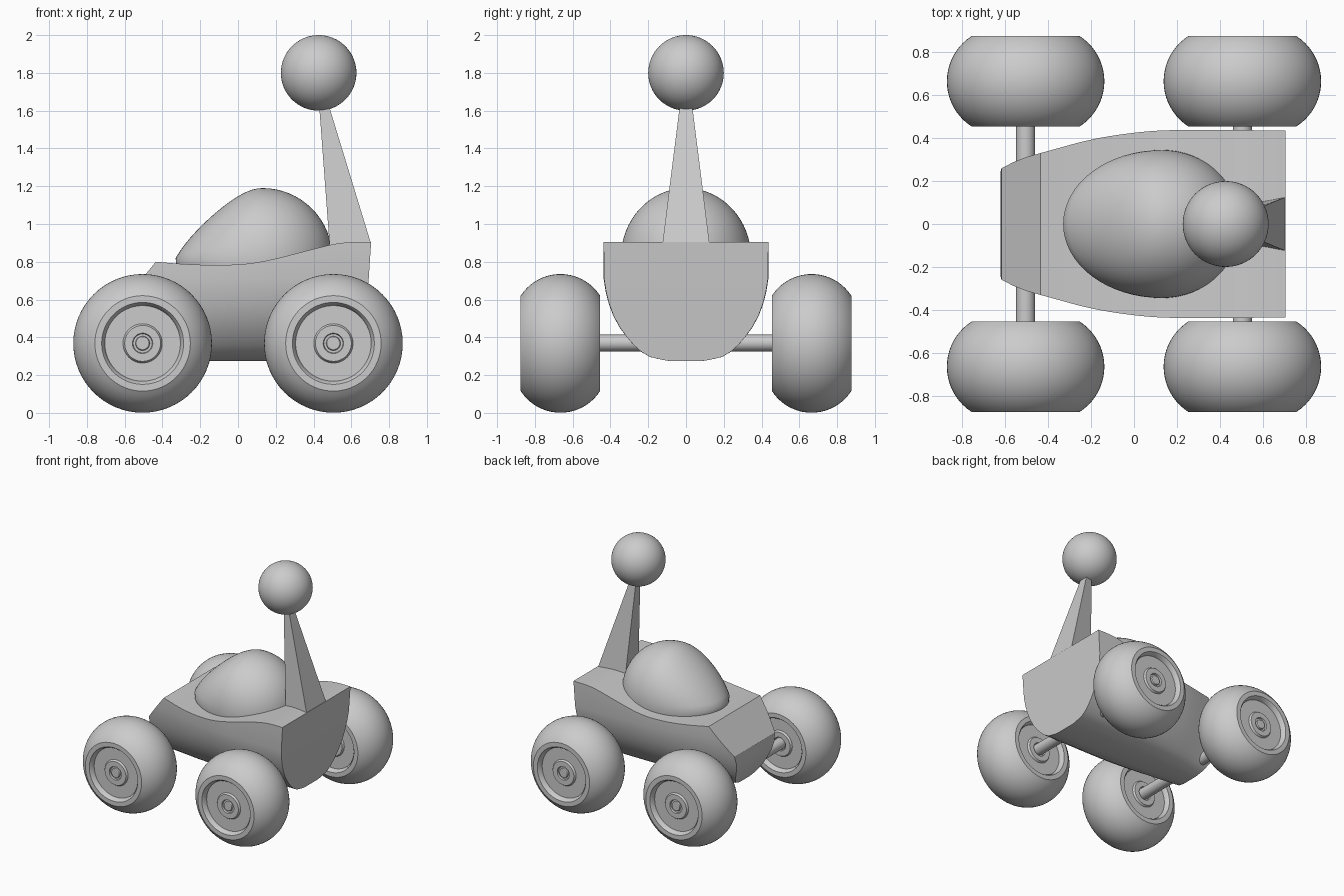
import bpy, bmesh, math

if "Cube" in bpy.data.objects:
    bpy.data.objects.remove(bpy.data.objects["Cube"])


def finish(name, verts, faces, angle=30):
    me = bpy.data.meshes.new(name)
    me.from_pydata(verts, [], faces)
    bm = bmesh.new()
    bm.from_mesh(me)
    bmesh.ops.remove_doubles(bm, verts=bm.verts, dist=1e-5)
    bmesh.ops.recalc_face_normals(bm, faces=bm.faces)
    bm.to_mesh(me)
    bm.free()
    ob = bpy.data.objects.new(name, me)
    bpy.context.collection.objects.link(ob)
    bpy.ops.object.select_all(action='DESELECT')
    ob.select_set(True)
    bpy.context.view_layer.objects.active = ob
    bpy.ops.object.shade_smooth_by_angle(angle=math.radians(angle))
    return ob


def interp(table, x):
    """Smooth (Catmull-Rom style) lookup in a list of (x, value)."""
    if x <= table[0][0]:
        return table[0][1]
    if x >= table[-1][0]:
        return table[-1][1]
    n = len(table)
    slope = [(table[min(i + 1, n - 1)][1] - table[max(i - 1, 0)][1]) /
             (table[min(i + 1, n - 1)][0] - table[max(i - 1, 0)][0]) for i in range(n)]
    for i in range(n - 1):
        (x0, a), (x1, b) = table[i], table[i + 1]
        if x <= x1:
            h = x1 - x0
            t = (x - x0) / h
            return ((2*t**3 - 3*t**2 + 1) * a + (t**3 - 2*t**2 + t) * h * slope[i]
                    + (3*t**2 - 2*t**3) * b + (t**3 - t**2) * h * slope[i + 1])


def lerp_table(table, x):
    for (x0, a), (x1, b) in zip(table, table[1:]):
        if x <= x1:
            return a + (b - a) * max(0, (x - x0) / (x1 - x0))
    return table[-1][1]


# Body: U-shaped sections lofted along x, closed by strips across y
WIDTH = [(-.63, .275), (-.55, .30), (-.43, .332), (-.2, .393), (0, .425), (.17, .437), (.71, .436)]
DECK = [(-.435, .80), (-.3, .789), (-.14, .783), (.03, .788), (.17, .81), (.37, .86),
        (.5, .892), (.58, .903), (.70, .905)]
NOSE = [(.275, -.53), (.36, -.575), (.45, -.612), (.56, -.63), (.80, -.435)]
TAIL = [(.275, .66), (.68, .69), (.905, .705)]
SIDE = [(.275, .2), (.29, .40), (.33, .56), (.4, .715), (.48, .84), (.56, .92), (.64, .97), (.71, .995)]


def build_body():
    rows = []
    for i in range(11):                       # lower rows at fixed height
        a = math.pi / 2 * i / 10
        z = .275 + .435 * (1 - math.cos(a))
        rows.append((z, interp(SIDE, z)))
    rows.append((None, 1.0))                  # deck edge
    cols, m = 29, len(rows)
    verts, faces = [], []
    for c in range(cols):
        t = c / (cols - 1)
        ring = []
        for z, f in rows:
            if z is None:
                x = -.435 + t * 1.14
                z = interp(DECK, x)
            else:
                x0, x1 = lerp_table(NOSE, z), lerp_table(TAIL, z)
                x = x0 + t * (x1 - x0)
            ring.append((x, f * interp(WIDTH, x), z))
        verts += [(x, -y, z) for x, y, z in reversed(ring)] + ring
    n = 2 * m
    for c in range(cols - 1):
        for j in range(n):                    # sides, belly and deck
            k = (j + 1) % n
            faces.append((c*n + j, c*n + k, (c+1)*n + k, (c+1)*n + j))
    for base in (0, (cols - 1) * n):          # nose and tail
        for j in range(m - 1):
            faces.append((base + j, base + j + 1, base + n - 2 - j, base + n - 1 - j))
    finish("body", verts, faces, 32)


build_body()


# Egg-shaped canopy and ball, from spheres
def sphere(name, fn, seg=64, rings=32):
    bm = bmesh.new()
    bmesh.ops.create_uvsphere(bm, u_segments=seg, v_segments=rings, radius=1)
    verts = [fn(*v.co) for v in bm.verts]
    faces = [[v.index for v in f.verts] for f in bm.faces]
    bm.free()
    return finish(name, verts, faces, 60)


def egg(u, v, w):
    rx = .37 if u > 0 else .46 * (1 - .45 * max(w, 0))
    return (.13 + rx * u, .345 * v, .82 + .37 * w)


sphere("canopy", egg)
sphere("mast_ball", lambda u, v, w: (.427 + .2*u, .2*v, 1.8 + .2*w))

# Tapered mast
mast = [(.487, -.085, .86), (.703, -.124, .90), (.703, .124, .90), (.487, .085, .86),
        (.428, -.026, 1.65), (.474, -.03, 1.65), (.474, .03, 1.65), (.428, .026, 1.65)]
finish("mast", mast, [(0, 1, 2, 3), (4, 5, 6, 7)] +
       [(i, (i+1) % 4, (i+1) % 4 + 4, i + 4) for i in range(4)], 20)


# Lathe around the y axis from (radius, y) points
def lathe(name, profile, centre, seg=64):
    verts, faces = [], []
    for r, y in profile:
        for s in range(seg):
            a = 2 * math.pi * s / seg
            verts.append((centre[0] + r * math.cos(a), centre[1] + y, centre[2] + r * math.sin(a)))
    for i in range(len(profile) - 1):
        for s in range(seg):
            k = (s + 1) % seg
            faces.append((i*seg + s, i*seg + k, (i+1)*seg + k, (i+1)*seg + s))
    for end in (0, len(profile) - 1):
        faces.append([end*seg + s for s in range(seg)])
    return finish(name, verts, faces, 30)


# Wheels: dished hub plus round tyre, same on both faces
hub = [(.03, .19), (.035, .187), (.038, .175), (.05, .175), (.054, .187), (.095, .187),
       (.1, .18), (.104, .172), (.2, .172), (.207, .197), (.217, .21)]
tyre = []
limit = math.asin(.21 / .25)
for i in range(21):
    a = limit * (1 - i / 10)
    tyre.append((.117 + .25 * math.cos(a), .25 * math.sin(a)))
wheel = hub + tyre + [(r, -y) for r, y in reversed(hub)]

for end, x in (("rear", -.505), ("front", .505)):
    for side, y in (("left", .665), ("right", -.665)):
        lathe(f"{end}_{side}_wheel", wheel, (x, y, .368))
    lathe(f"{end}_axle", [(.044, -.55), (.044, .55)], (x, 0, .37), 32)
